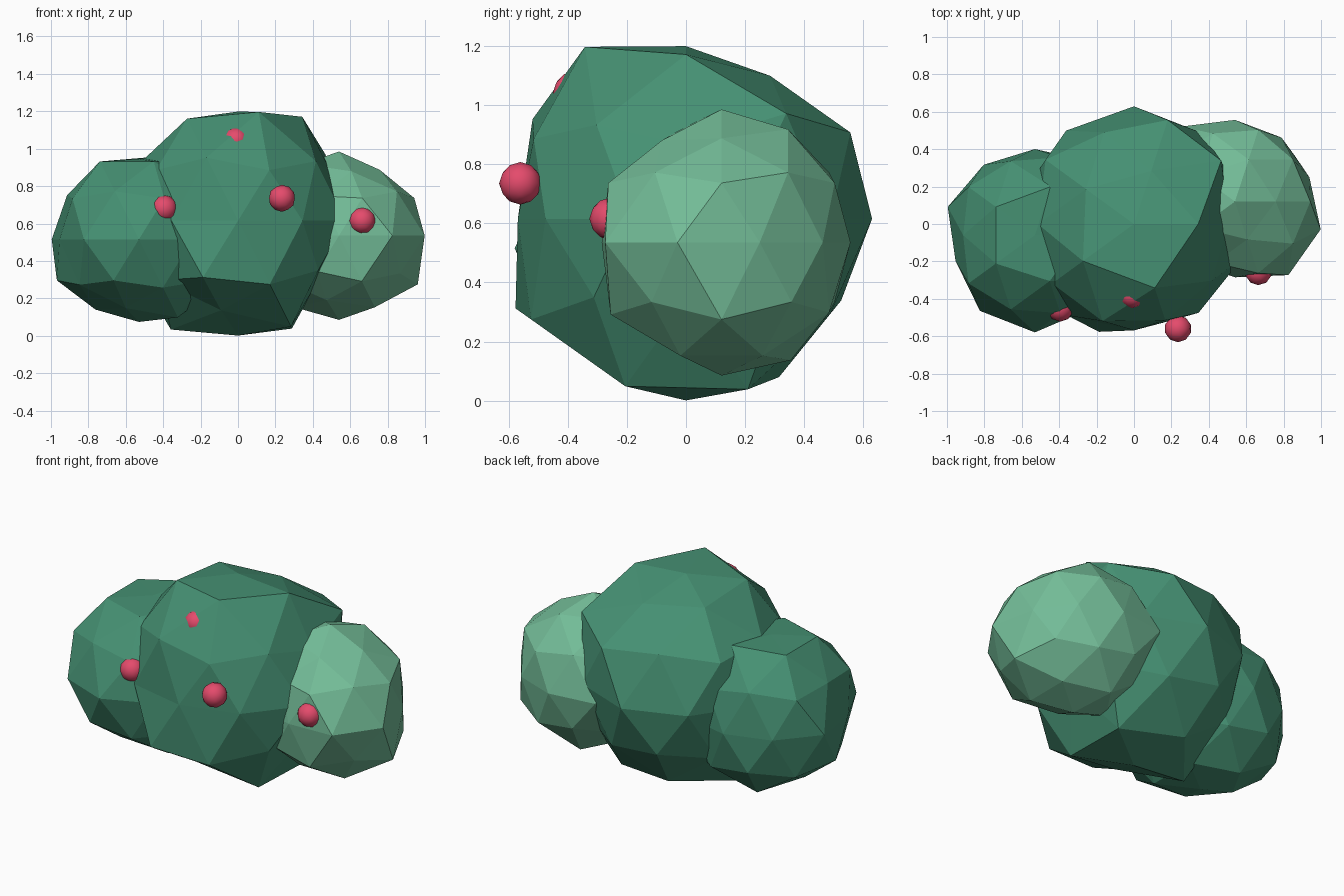
import bpy
from mathutils import Vector


def material(name, rgb):
    m = bpy.data.materials.new(name)
    m.diffuse_color = (*rgb, 1)
    return m


DARK = material("leaf_dark", (0.06, 0.28, 0.17))
LIGHT = material("leaf_light", (0.17, 0.50, 0.31))
RED = material("berry_red", (0.78, 0.07, 0.15))


def lump(name, center, radius, mat, bumps=()):
    """Icosphere whose vertices nearest the given directions are scaled radially."""
    bpy.ops.mesh.primitive_ico_sphere_add(subdivisions=2, radius=radius, location=center)
    ob = bpy.context.object
    ob.name = name
    ob.data.materials.append(mat)
    rest = [v.co.copy() for v in ob.data.vertices]
    for x, y, z, factor in bumps:
        d = Vector((x, y, z))
        i = max(range(len(rest)), key=lambda k: rest[k].dot(d))
        ob.data.vertices[i].co = rest[i] * factor
    return ob


# Large middle foliage clump
lump("bush_middle", (0, 0, 0.615), 0.605, DARK, [
    (0, 0, 1, .965), (0, 0, -1, 1.015), (.53, 0, .85, 1.08), (.16, -.5, .85, 1.13),
    (.16, .5, .85, .94), (-.43, -.31, .85, 1.06), (.28, .85, .45, 1.08),
    (.69, .5, .53, 1.12), (.89, 0, .45, .93), (-.26, -.81, .53, 1.06),
    (-.72, .53, .45, 1.08), (0, -1, 0, .94), (0, 1, 0, 1.04), (.95, -.31, 0, 1.0),
    (.95, .31, 0, .92), (.59, -.81, 0, .97), (-.59, .81, 0, 1.02),
    (-.28, -.85, -.45, 1.12), (-.28, .85, -.45, 1.02), (.26, -.81, -.53, 1.07),
    (.72, -.53, -.45, .98), (.85, 0, -.53, .88), (.43, -.31, -.85, 1.1),
    (.43, .31, -.85, 1.12), (-.53, 0, -.85, 1.13), (-.16, .5, -.85, 1.04),
    (-.16, -.5, -.85, .93)])

# Left foliage clump
lump("bush_left", (-0.53, -0.06, 0.515), 0.49, DARK, [
    (0, 0, 1, .88), (0, 0, -1, .9), (-.85, 0, .53, .92), (-.53, 0, -.85, .9),
    (-.95, -.31, 0, .91), (0, -1, 0, 1.06), (-.59, -.81, 0, 1.02),
    (-.59, .81, 0, .95), (0, 1, 0, .94), (.16, .5, .85, 1.06),
    (-.16, -.5, -.85, .88), (-.69, -.5, -.53, .94)])

# Right, lighter foliage clump
lump("bush_right", (0.54, 0.12, 0.535), 0.45, LIGHT, [
    (.95, -.31, 0, 1.07), (.95, .31, 0, .93), (.85, 0, -.53, 1.1), (0, -1, 0, .9),
    (0, 1, 0, .97), (.53, 0, .85, .92), (.16, -.5, .85, .9), (.59, -.81, 0, 1.08),
    (.59, .81, 0, .94), (-.59, .81, 0, 1.1), (-.16, .5, -.85, 1.04),
    (-.16, -.5, -.85, .9), (-.28, -.85, -.45, .95), (-.59, -.81, 0, .88),
    (-.26, -.81, .53, .9), (.26, -.81, -.53, 1.03)])

# Berries
for i, pos in enumerate([(-0.395, -0.45, 0.68), (0.235, -0.56, 0.735),
                         (0.665, -0.255, 0.615), (-0.01, -0.378, 1.042)]):
    berry = lump(f"berry_{i + 1}", pos, 0.072, RED)
    berry.data.shade_smooth()
